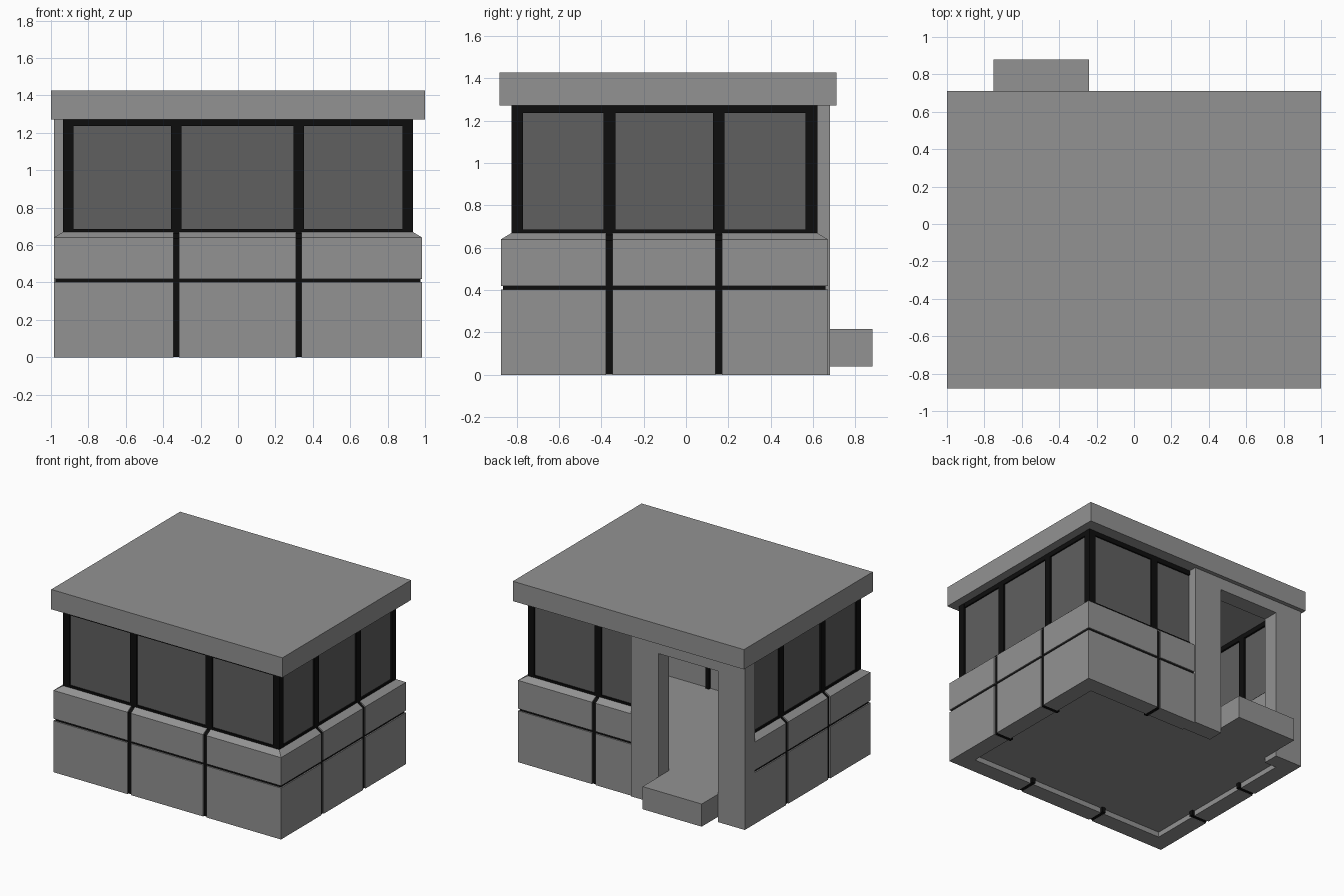
import bpy, bmesh
from mathutils import Vector

if "Cube" in bpy.data.objects:
    bpy.data.objects.remove(bpy.data.objects["Cube"])


def material(name, v):
    m = bpy.data.materials.new(name)
    m.diffuse_color = (v, v, v, 1)
    m.use_nodes = True
    m.node_tree.nodes["Principled BSDF"].inputs["Base Color"].default_value = m.diffuse_color
    return m


CONCRETE = material("concrete grey", 0.29)
GLASS = material("dark glass", 0.115)
BLACK = material("black trim", 0.004)

X, Y0, Y1 = 0.985, -0.875, 0.67   # outer faces of the lower wall
T = 0.13                          # wall thickness
DOOR_Y = 0.555                    # inner face of the door surround


def finish(name, bm, mat):
    bmesh.ops.recalc_face_normals(bm, faces=bm.faces[:])
    me = bpy.data.meshes.new(name)
    bm.to_mesh(me)
    bm.free()
    me.materials.append(mat)
    ob = bpy.data.objects.new(name, me)
    bpy.context.collection.objects.link(ob)
    return ob


def loft(name, rings, mat):
    """Join matching cross-sections into a capped solid."""
    bm = bmesh.new()
    vs = [[bm.verts.new(p) for p in r] for r in rings]
    n = len(vs[0])
    for a, b in zip(vs, vs[1:]):
        for i in range(n):
            j = (i + 1) % n
            bm.faces.new((a[i], a[j], b[j], b[i]))
    bm.faces.new(vs[0])
    bm.faces.new(vs[-1])
    return finish(name, bm, mat)


def box(name, x, y, z, mat):
    return loft(name, [[(x[0], yy, z[0]), (x[1], yy, z[0]),
                        (x[1], yy, z[1]), (x[0], yy, z[1])] for yy in y], mat)


def inset(p, d):
    """Move a point of the outer rectangle inwards, mitring the corners."""
    x, y = p
    if abs(abs(x) - X) < 1e-4:
        x -= d if x > 0 else -d
    if abs(y - Y0) < 1e-4:
        y += d
    elif abs(y - Y1) < 1e-4:
        y -= d
    return x, y


def sweep(name, path, profile, mat):
    """Run an (inset, height) profile along the wall line."""
    return loft(name, [[(*inset(p, d), z) for d, z in profile] for p in path], mat)


def rect(d0, d1, z0, z1):
    return [(d0, z0), (d0, z1), (d1, z1), (d1, z0)]


# Wall line from the door surround round the building; True marks a panel joint
route = [((0, Y1), False), ((0.33, Y1), True), ((X, Y1), False),
         ((X, 0.155), True), ((X, -0.362), True), ((X, Y0), False),
         ((0.325, Y0), True), ((-0.33, Y0), True), ((-X, Y0), False),
         ((-X, -0.362), True), ((-X, 0.155), True), ((-X, DOOR_Y), False)]
points = [Vector(p) for p, _ in route]
corners = [2, 5, 8]


def around(i, w):
    """Short stretch of wall line reaching w either side of point i."""
    p = points[i]
    before = p + (points[i - 1] - p).normalized() * w
    after = p + (points[i + 1] - p).normalized() * w
    return [before, p, after] if i in corners else [before, after]


# Split the wall line at the joints
GAP = 0.015
pieces, current = [], []
for i, (p, joint) in enumerate(route):
    if joint:
        before, after = around(i, GAP)
        pieces.append(current + [before])
        current = [after]
    else:
        current.append(points[i])
pieces.append(current)

# Lower and upper wall panels, the upper ones with a sloping sill
upper = [(0, 0.419), (0, 0.64), (0.05, 0.67), (T, 0.67), (T, 0.419)]
for k, path in enumerate(pieces):
    sweep(f"lower_panel_{k}", path, rect(0, T, 0, 0.402), CONCRETE)
    sweep(f"upper_panel_{k}", path, upper, CONCRETE)

# Dark joints and window frames
joint_profile = [(0.01, 0.001), (0.01, 0.635), (0.055, 0.664),
                 (T + 0.02, 0.664), (T + 0.02, 0.001)]
sweep("horizontal_joint", points, rect(0.01, T - 0.005, 0.4, 0.421), BLACK)
for i, (p, joint) in enumerate(route):
    if joint:
        sweep(f"vertical_joint_{i}", around(i, GAP), joint_profile, BLACK)
        sweep(f"window_post_{i}", around(i, 0.028),
              rect(0.05, 0.115, 0.665, 1.275), BLACK)
    elif i in corners:
        sweep(f"corner_post_{i}", around(i, 0.105),
              rect(0.05, 0.115, 0.665, 1.275), BLACK)
sweep("window_top_rail", points, rect(0.051, 0.114, 1.236, 1.276), BLACK)
sweep("window_bottom_rail", points, rect(0.051, 0.114, 0.66, 0.686), BLACK)
sweep("window_glass", points, rect(0.062, 0.1, 0.67, 1.27), GLASS)

# Door surround with a full-height opening
DX0, DX1, DTOP = -0.752, -0.24, 1.18
outline = [(-X, 0), (DX0, 0), (DX0, DTOP), (DX1, DTOP), (DX1, 0),
           (0, 0), (0, 1.275), (-X, 1.275)]
loft("door_surround", [[(x, y, z) for x, z in outline] for y in (DOOR_Y, 0.68)],
     CONCRETE)

# Floor slab and entrance step in one piece
fx, fy0, fy1 = X - T + 0.003, Y0 + T - 0.003, DOOR_Y + 0.003
plan = [(-fx, fy0), (fx, fy0), (fx, fy1), (DX1, fy1), (DX1, 0.88),
        (DX0, 0.88), (DX0, fy1), (-fx, fy1)]
loft("floor_and_step", [[(x, y, z) for x, y in plan] for z in (0.04, 0.217)],
     CONCRETE)

# Overhanging flat roof
box("roof", (-1, 1), (-0.88, 0.712), (1.272, 1.427), CONCRETE)
